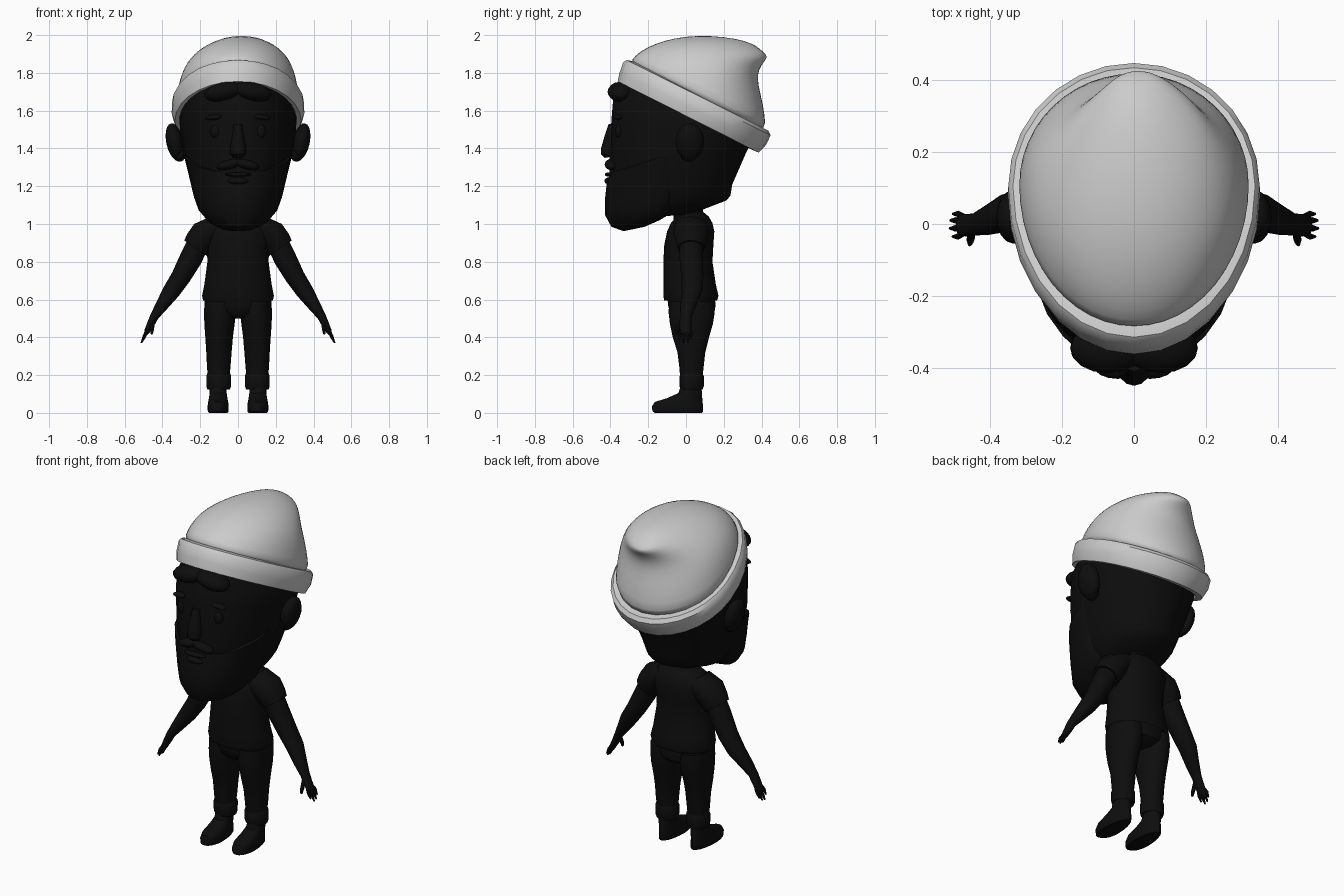
import bpy, bmesh, math
from mathutils import Vector


def material(name, v):
    m = bpy.data.materials.new(name)
    m.diffuse_color = (v, v, v, 1)
    return m


BLACK = material("matte_black", 0.004)
GREY = material("light_grey_knit", 0.6)


def finish(bm, name, mat, mirror=False, angle=40, subdiv=0):
    bmesh.ops.recalc_face_normals(bm, faces=bm.faces)
    me = bpy.data.meshes.new(name)
    bm.to_mesh(me)
    bm.free()
    ob = bpy.data.objects.new(name, me)
    bpy.context.collection.objects.link(ob)
    me.materials.append(mat)
    bpy.ops.object.select_all(action='DESELECT')
    ob.select_set(True)
    bpy.context.view_layer.objects.active = ob
    bpy.ops.object.shade_smooth_by_angle(angle=math.radians(angle))
    if subdiv:
        ob.modifiers.new("smooth", 'SUBSURF').levels = subdiv
        ob.modifiers["smooth"].render_levels = subdiv
    if mirror:
        ob.modifiers.new("mirror", 'MIRROR')
    return ob


def loft(name, rings, mat=BLACK, n=24, wide=0.5, x=0.0, slant=0.0, **kw):
    """Each ring: front y, front z, back y, back z, half width [, centre x]."""
    bm = bmesh.new()
    loops = []
    for yf, zf, yb, zb, w, *cx in rings:
        cx = cx[0] if cx else x
        front, back = Vector((cx, yf, zf)), Vector((cx, yb, zb))
        mid = front.lerp(back, wide)
        side = Vector((math.cos(slant), 0, math.sin(slant))) * w
        loop = []
        for i in range(n):
            a = 2 * math.pi * i / n
            end = front if math.cos(a) > 0 else back
            loop.append(bm.verts.new(mid + (end - mid) * abs(math.cos(a)) + side * math.sin(a)))
        loops.append(loop)
    for a, b in zip(loops, loops[1:]):
        for i in range(n):
            j = (i + 1) % n
            bm.faces.new((a[i], a[j], b[j], b[i]))
    bm.faces.new(loops[0])
    bm.faces.new(loops[-1])
    return finish(bm, name, mat, **kw)


def blob(name, loc, size, mat=BLACK, tilt=0.0, **kw):
    bm = bmesh.new()
    bmesh.ops.create_uvsphere(bm, u_segments=16, v_segments=10, radius=1)
    c, s = math.cos(tilt), math.sin(tilt)
    for v in bm.verts:
        p = Vector(v.co[i] * size[i] for i in range(3))
        v.co = Vector((p.x * c - p.z * s, p.y, p.x * s + p.z * c)) + Vector(loc)
    return finish(bm, name, mat, **kw)


# --- beanie: crown with a slumped tip, and a folded brim
loft("beanie_crown", [
    (-.30, 1.84, .42, 1.47, .325), (-.295, 1.87, .425, 1.53, .325),
    (-.25, 1.915, .412, 1.63, .312), (-.17, 1.955, .385, 1.73, .285, .005),
    (-.07, 1.985, .38, 1.795, .24, .012), (.06, 2.0, .40, 1.84, .185, .018),
    (.20, 1.992, .418, 1.862, .13, .018), (.31, 1.972, .428, 1.88, .08, .012),
    (.38, 1.94, .426, 1.895, .035, .008)], GREY, wide=.56, subdiv=1)
loft("beanie_brim", [
    (-.27, 1.81, .36, 1.48, .27), (-.33, 1.748, .345, 1.395, .31),
    (-.362, 1.755, .385, 1.378, .335), (-.352, 1.80, .425, 1.42, .351),
    (-.333, 1.855, .448, 1.47, .35), (-.315, 1.868, .435, 1.495, .337),
    (-.28, 1.862, .41, 1.50, .31)], GREY, wide=.56, n=28)

# --- head, beard and neck
loft("head", [
    (-.30, 1.03, .02, 1.05, .12), (-.36, 1.06, .215, 1.125, .19),
    (-.40, 1.13, .235, 1.15, .22), (-.405, 1.22, .245, 1.21, .25),
    (-.405, 1.36, .315, 1.37, .287), (-.395, 1.55, .35, 1.44, .307),
    (-.385, 1.67, .36, 1.48, .31), (-.32, 1.78, .35, 1.52, .285)], wide=.55)
loft("beard", [
    (-.33, .962, -.22, .985, .09), (-.395, .985, -.14, 1.02, .155),
    (-.43, 1.05, -.04, 1.08, .208), (-.428, 1.14, -.02, 1.14, .232),
    (-.418, 1.23, 0, 1.25, .258), (-.40, 1.27, 0, 1.40, .28)], wide=.75)
loft("neck", [(-.07, .98, .09, .98, .085), (-.06, 1.12, .09, 1.12, .08)], n=16)

# --- face
loft("nose", [(-.43, 1.35, -.37, 1.36, .028), (-.45, 1.37, -.37, 1.37, .042),
              (-.45, 1.40, -.37, 1.41, .042), (-.43, 1.47, -.37, 1.47, .03),
              (-.41, 1.53, -.37, 1.53, .022)], n=12)
blob("moustache", (.045, -.395, 1.315), (.07, .036, .025), tilt=-.25, mirror=True)
blob("upper_lip", (0, -.405, 1.262), (.07, .025, .012))
blob("lower_lip", (0, -.41, 1.228), (.055, .022, .018))
blob("eye", (.12, -.355, 1.49), (.028, .02, .035), mirror=True)
blob("eyebrow", (.125, -.36, 1.565), (.05, .025, .014), tilt=-.1, mirror=True)
blob("front_hair", (.075, -.345, 1.70), (.105, .07, .05), tilt=-.2, mirror=True)
blob("ear", (.335, .02, 1.435), (.045, .075, .10), tilt=-.2, mirror=True)
blob("ear_lobe", (.31, .015, 1.37), (.035, .045, .04), mirror=True)

# --- shirt
loft("shirt_body", [
    (-.10, .61, .15, .61, .17), (-.115, .595, .165, .595, .185), (-.12, .62, .172, .62, .19),
    (-.12, .68, .158, .68, .178), (-.12, .80, .14, .80, .162), (-.115, .89, .145, .89, .165),
    (-.10, .96, .15, .96, .185), (-.08, 1.005, .14, 1.005, .17),
    (-.05, 1.04, .12, 1.04, .12), (-.02, 1.065, .09, 1.065, .07)])
loft("sleeve", [
    (-.06, 1.00, .11, 1.00, .07, .09), (-.07, .955, .12, .955, .082, .165),
    (-.055, .905, .11, .905, .078, .205), (-.045, .872, .10, .872, .073, .225),
    (-.03, .876, .085, .876, .055, .222)], slant=.6, n=18, mirror=True)

# --- arms and hands
loft("arm", [
    (-.035, .90, .09, .90, .058, .21), (-.035, .82, .09, .82, .06, .248),
    (-.025, .72, .092, .72, .052, .302), (-.022, .64, .085, .64, .046, .355),
    (-.03, .57, .055, .57, .034, .402), (-.032, .51, .03, .51, .023, .443),
    (-.035, .47, .028, .47, .02, .462), (-.033, .43, .028, .43, .015, .483),
    (-.025, .415, .022, .415, .008, .488)], slant=.5, n=16, mirror=True)
for i, (y, tip, dz) in enumerate([(-.027, -.035, .02), (-.009, -.012, 0),
                                  (.008, .01, .004), (.022, .028, .022)]):
    loft(f"finger_{i + 1}", [
        (y - .009, .44, y + .009, .44, .010, .478),
        (tip - .009, .40 + dz, tip + .009, .40 + dz, .009, .498 - dz * .4),
        (tip - .004, .37 + dz, tip + .004, .37 + dz, .004, .512 - dz * .4)],
        n=8, slant=.4, mirror=True)
loft("thumb", [(-.035, .49, -.01, .48, .012, .452), (-.055, .45, -.035, .44, .011, .455),
               (-.062, .42, -.05, .415, .006, .457)], n=8, mirror=True)

# --- trousers with rolled cuffs
loft("hips", [
    (-.05, .50, .11, .50, .06), (-.085, .53, .15, .53, .15), (-.095, .57, .157, .57, .178),
    (-.10, .63, .15, .63, .175)])
loft("trouser_leg", [
    (-.03, .17, .085, .17, .055, .102), (-.035, .24, .093, .24, .062, .102),
    (-.045, .32, .102, .32, .067, .101), (-.07, .40, .122, .40, .073, .100),
    (-.085, .47, .142, .47, .08, .098), (-.092, .53, .152, .53, .085, .095),
    (-.09, .59, .152, .59, .082, .095)], n=20, mirror=True)
loft("trouser_cuff", [
    (-.01, .135, .07, .135, .045), (-.028, .125, .088, .125, .06), (-.034, .14, .094, .14, .065),
    (-.034, .195, .094, .195, .066), (-.025, .21, .088, .21, .06)],
    n=20, x=.102, mirror=True)

# --- shoes
loft("shoe", [
    (-.165, 0, .085, 0, .049), (-.178, .008, .09, .008, .055), (-.18, .035, .09, .035, .056),
    (-.165, .058, .088, .058, .053), (-.10, .078, .086, .078, .049),
    (-.04, .105, .085, .105, .045), (-.025, .15, .08, .15, .044)],
    n=20, x=.105, wide=.4, mirror=True)
